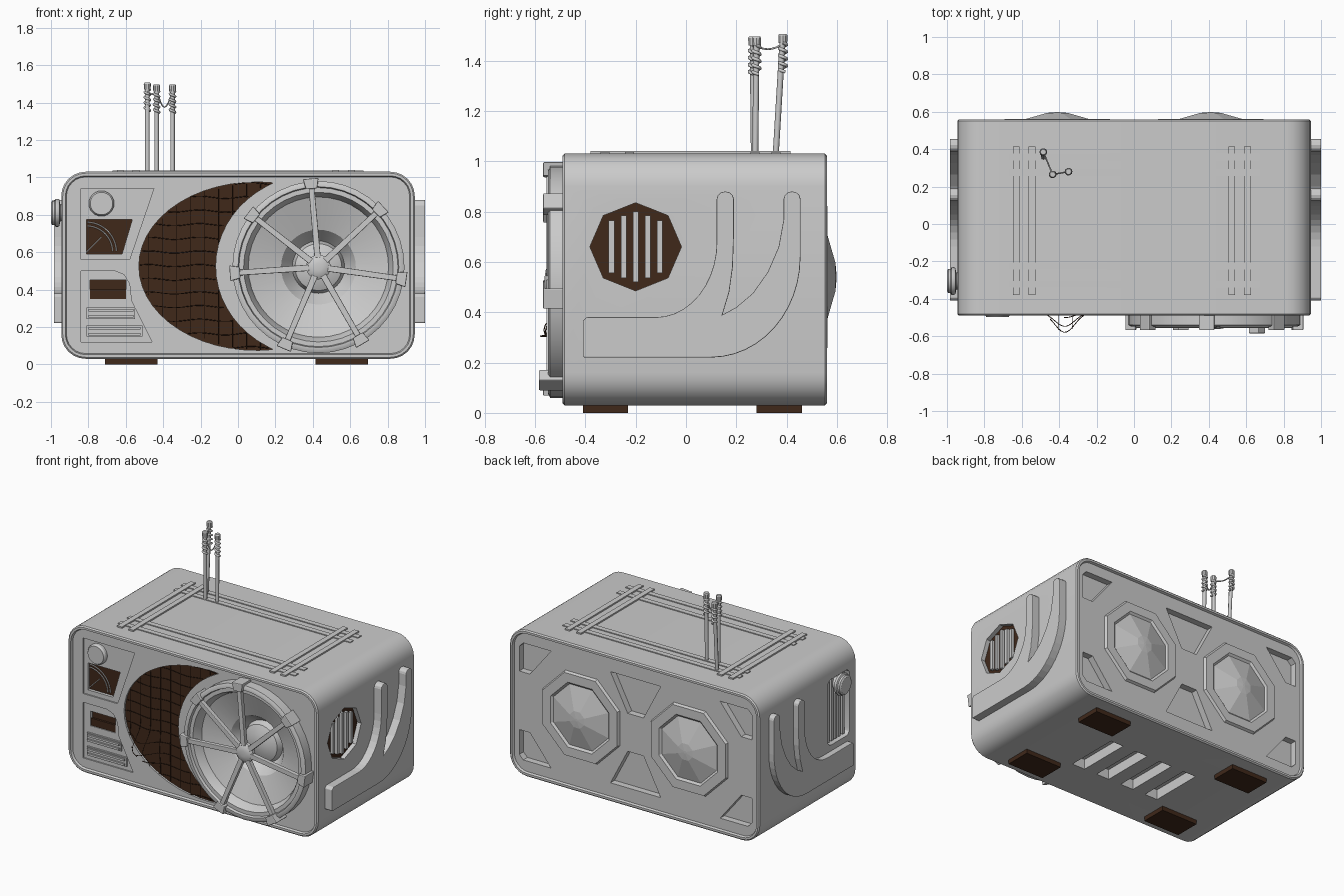
import bpy, bmesh
from math import sin, cos, pi, radians, exp, sqrt

if "Cube" in bpy.data.objects:
    bpy.data.objects.remove(bpy.data.objects["Cube"])

brown = bpy.data.materials.new("brown")
brown.diffuse_color = (0.05, 0.021, 0.01, 1)
brown.use_nodes = True
brown.node_tree.nodes["Principled BSDF"].inputs["Base Color"].default_value = brown.diffuse_color
PLANES = {"xz": lambda u, v, d: (u, d, v), "yz": lambda u, v, d: (d, u, v), "xy": lambda u, v, d: (u, v, d)}


def finish(name, bm, mat=None, smooth=True):
    bmesh.ops.recalc_face_normals(bm, faces=bm.faces)
    me = bpy.data.meshes.new(name)
    bm.to_mesh(me)
    bm.free()
    ob = bpy.data.objects.new(name, me)
    bpy.context.collection.objects.link(ob)
    if mat:
        me.materials.append(mat)
    if smooth:
        bpy.ops.object.select_all(action="DESELECT")
        bpy.context.view_layer.objects.active = ob
        ob.select_set(True)
        bpy.ops.object.shade_smooth_by_angle(angle=radians(30))
    return ob


def loft(bm, rings, first_cap=True):
    loops = [[bm.verts.new(p) for p in r] for r in rings]
    for a, b in zip(loops, loops[1:]):
        for i in range(len(a)):
            j = (i + 1) % len(a)
            bm.faces.new((a[i], a[j], b[j], b[i]))
    if first_cap:
        bm.faces.new(loops[0])
    bm.faces.new(loops[-1])


def prism(name, polys, plane, d0, d1, mat=None, bevel=0):
    bm = bmesh.new()
    for poly in polys:
        loft(bm, [[PLANES[plane](u, v, d) for u, v in poly] for d in (d0, d1)])
    ob = finish(name, bm, mat, False)
    if bevel:
        m = ob.modifiers.new("bevel", "BEVEL")
        m.width, m.segments = bevel, 2
    return ob


def lathe(name, c, plane, profile, n=32, smooth=True, turn=0, first_cap=True):
    bm = bmesh.new()
    loft(bm, [[PLANES[plane](c[0] + r * cos(2 * pi * i / n + turn), c[1] + r * sin(2 * pi * i / n + turn), d)
               for i in range(n)] for r, d in profile], first_cap)
    return finish(name, bm, None, smooth)


def tube(name, paths, r, mat=None, res=1):
    cu = bpy.data.curves.new(name, "CURVE")
    cu.dimensions, cu.bevel_depth, cu.bevel_resolution, cu.use_fill_caps = "3D", r, res, True
    for path in paths:
        sp = cu.splines.new("POLY")
        sp.points.add(len(path) - 1)
        for p, co in zip(sp.points, path):
            p.co = (*co, 1)
    if mat:
        cu.materials.append(mat)
    ob = bpy.data.objects.new(name, cu)
    bpy.context.collection.objects.link(ob)
    return ob


def box(u0, u1, v0, v1):
    return [(u0, v0), (u1, v0), (u1, v1), (u0, v1)]


def arc(cu, cv, a, b, t0, t1, n):
    return [(cu + a * cos(radians(t0 + (t1 - t0) * i / n)), cv + b * sin(radians(t0 + (t1 - t0) * i / n))) for i in range(n + 1)]


def rounded(u0, u1, v0, v1, r, n=6):
    return (arc(u1 - r, v1 - r, r, r, 0, 90, n) + arc(u0 + r, v1 - r, r, r, 90, 180, n)
            + arc(u0 + r, v0 + r, r, r, 180, 270, n) + arc(u1 - r, v0 + r, r, r, 270, 360, n)[:])


# rounded case with a thin rim round the recessed front and back panels
bm = bmesh.new()
loft(bm, [[(u, y, v) for u, v in rounded(-.945 + s, .945 - s, .03 + s, 1.03 - s, .13 - s)] for s, y in
          ((.028, -.475), (.022, -.49), (.008, -.49), (0, -.482), (0, .552), (.008, .56), (.022, .56), (.028, .545))])
case = finish("case", bm, None, False)

# recess shapes
crescent = arc(.1, .525, .63, .45, 82, 278, 28) + arc(.43, .525, .55, .495, 240, 120, 18)
octagon = arc(-.2, .66, .182, .175, 90, 405, 7)
upper_panel = [(-.84, .94), (-.45, .94), (-.58, .56), (-.84, .56)]
lower_panel = [(-.84, .5), (-.66, .5), (-.61, .48), (-.58, .43), (-.57, .34), (-.46, .12), (-.84, .12)]
dial = [(-.81, .775), (-.565, .775), (-.62, .59), (-.81, .59)]
meter = box(-.79, -.6, .35, .45)
side_window = rounded(-.42, -.18, .42, .87, .04, 3)
corner = [(.64, .93), (.85, .93), (.88, .9), (.88, .73), (.80, .73)]
wedge = [(-.19, .91), (.19, .91), (.06, .66), (-.06, .66)]
pockets = [[(sx * x, .53 + sz * (z - .53)) for x, z in corner] for sx in (1, -1) for sz in (1, -1)]
pockets += [[(x, .53 + sz * (z - .53)) for x, z in wedge] for sz in (1, -1)]
slots = [box(x - .05, x + .05, -.19, .19) for x in (-.3, -.1, .1, .3)]
speaker_hole = arc(.43, .52, .42, .42, 0, 348.75, 31)

# cut the recesses, trying another solver if one gives an empty result
for polys, plane, a, b in (
        ([crescent], "xz", -.6, -.45), ([octagon], "yz", .9, 1.1), ([upper_panel, lower_panel], "xz", -.6, -.466),
        ([dial, meter], "xz", -.6, -.44), ([side_window], "yz", -1.1, -.89), (pockets, "xz", .5, .7),
        (slots, "xy", -.1, .1), ([speaker_hole], "xz", -.6, -.3)):
    cutter = prism("cutter", polys, plane, a, b)
    cutter.hide_render = True
    for solver in ("EXACT", "MANIFOLD", "FLOAT"):
        m = case.modifiers.new("cut", "BOOLEAN")
        m.object, m.operation, m.solver = cutter, "DIFFERENCE", solver
        graph = bpy.context.evaluated_depsgraph_get()
        result = bpy.data.meshes.new_from_object(case.evaluated_get(graph))
        case.modifiers.clear()
        if len(result.vertices) > len(case.data.vertices):
            case.data = result
            break
    bpy.data.objects.remove(cutter)
bpy.ops.object.select_all(action="DESELECT")
bpy.context.view_layer.objects.active = case
case.select_set(True)
bpy.ops.object.shade_smooth_by_angle(angle=radians(30))

# brown backings in the recesses
prism("grille_backing", [crescent], "xz", -.462, -.448, brown)
prism("dial_face", [dial], "xz", -.446, -.438, brown)
prism("meter_face", [meter], "xz", -.446, -.438, brown)
prism("meter_flap", [box(-.79, -.6, .35, .40)], "xz", -.46, -.44, brown)
prism("right_vent_backing", [octagon], "yz", .898, .915, brown)
prism("left_window_backing", [side_window], "yz", -.9, -.888, brown)

# side vent bars
prism("right_vent_bars", [box(y - .011, y + .011, .66 - h, .66 + h) for y, h in
      ((-.296, .105), (-.248, .125), (-.2, .14), (-.152, .125), (-.104, .105))], "yz", .905, .935)
prism("left_window_bars", [box(y - .011, y + .011, .43, .86) for y in (-.38, -.34, -.3, -.26, -.22)], "yz", -.925, -.895)
lathe("left_dial_knob", (-.305, .81), "yz", [(.04, -.88), (.045, -.95), (.07, -.955), (.075, -.965), (.075, -.975),
      (.065, -.98), (.065, -.993), (.055, -1.0)], 24)


# loose net over the grille, with a pocket pulled out at lower left
def inside(x, z):
    o = 1 - ((z - .525) / .45) ** 2
    i = 1 - ((z - .525) / .495) ** 2
    return o > 0 and x > .1 - .63 * sqrt(o) and x < .43 - .55 * sqrt(max(i, 0))


wires = []
lines = [[(-.54 + .015 * i, .09 + .073 * k) for i in range(50)] for k in range(13)]
lines += [[(-.48 + .075 * k, .06 + .018 * i) for i in range(52)] for k in range(9)]
for line in lines:
    run = []
    for x, z in line + [(9, 9)]:
        if inside(x, z):
            run.append((x, -.472 - .115 * exp(-((x + .37) / .075) ** 2 - ((z - .33) / .08) ** 2), z + .006 * sin(23 * x)))
        else:
            if len(run) > 1:
                wires.append(run)
            run = []
tube("grille_net", wires, .0022, brown, 0)

# front controls
lathe("tuning_knob", (-.73, .86), "xz", [(.068, -.46), (.068, -.485), (.06, -.497)], 24)
tube("dial_arcs", [[(x, -.45, z) for x, z in arc(-.81, .6, r, r, 2, 88, 14)] for r in (.14, .16)], .004)
tube("dial_needle", [[(-.81, -.45, .6), (-.73, -.45, .68)]], .003)
for k, (x1, z) in enumerate(((-.55, .275), (-.51, .18))):
    prism("slider_base_%d" % k, [box(-.81, x1, z - .032, z + .028)], "xz", -.478, -.46)
    prism("slider_rails_%d" % k, [box(-.80, x1 - .01, z + s - .007, z + s + .007) for s in (-.018, .014)], "xz", -.49, -.46)

# speaker with cone, spokes and clamps
lathe("speaker_ring", (.43, .52), "xz", [(.46, -.465), (.46, -.54), (.445, -.548), (.43, -.548), (.425, -.53), (.40, -.53),
      (.385, -.50), (.375, -.47), (.2, -.41), (.14, -.33), (.125, -.37), (.07, -.395), (.01, -.40)], 40, first_cap=False)
lathe("speaker_hub", (.43, .52), "xz", [(.05, -.50), (.066, -.52), (.066, -.545), (.05, -.557), (.02, -.562)], 20)


def spoke(t, r0, r1, w0, w1):
    c, s = cos(radians(t)), sin(radians(t))
    return [(.43 + r * c - w * s, .52 + r * s + w * c) for r, w in ((r0, -w0), (r1, -w1), (r1, w1), (r0, w0))]


angles = (95, 43, -8, -60, -113, 184, 142)
prism("speaker_spokes", [spoke(t, .05, .45, .017, .015) for t in angles], "xz", -.555, -.525, None, .004)
for k, t in enumerate(angles):
    prism("spoke_clamp_%d" % k, [spoke(t, .42, .475, .03, .042)], "xz", -.585 if t == -60 else -.568, -.47, None, .005)

# forked raised trim on both sides
trim = ([(-.41, .225), (-.41, .365), (-.395, .38)] + arc(-.12, .68, .242, .3, -90, 0, 10)
        + arc(.156, .85, .034, .03, 180, 0, 6) + [(.19, .7), (.186, .58), (.172, .48), (.145, .39), (.2, .42), (.265, .475),
        (.325, .56), (.368, .66), (.388, .77)] + arc(.4215, .85, .0335, .03, 180, 0, 6)
        + arc(.1, .62, .355, .4, 0, -90, 12) + [(-.405, .22)])
prism("right_side_trim", [trim], "yz", .93, 1.0, None, .006)
prism("left_side_trim", [trim], "yz", -.985, -.93, None, .006)

# octagonal back domes
for name, x in (("left_back_dome", -.41), ("right_back_dome", .41)):
    lathe(name, (x, .54), "xz", [(.32, .535), (.305, .562), (.24, .562), (.225, .55), (.06, .594), (.01, .598)], 8, False, pi / 8)

# feet
prism("feet", [box(x - .14, x + .14, y - .09, y + .09) for x in (-.57, .555) for y in (-.32, .37)], "xy", 0, .035, brown)

# crossed rails on the lid
prism("lid_rails_long", [box(-.67, .67, y - .018, y + .018) for y in (.358, .275, -.225, -.322)], "xy", 1.02, 1.036)
prism("lid_rails_cross", [box(x - .018, x + .018, -.38, .415) for x in (-.63, -.545, .522, .607)], "xy", 1.02, 1.04)

# antennas with coils and slack wires
rods = [((-.485, .355), (-.485, .385), 1.5), ((-.435, .27), (-.435, .265), 1.49), ((-.35, .275), (-.35, .28), 1.49)]
tube("antenna_rods", [[(*a, 1.0), (*b, h)] for a, b, h in rods], .012, None, 2)
tube("antenna_coils", [[(b[0] + .014 * cos(i * pi / 5), b[1] + .014 * sin(i * pi / 5), h - .03 - .0028 * i)
                        for i in range(42)] for a, b, h in rods], .007)
for k, (a, b, h) in enumerate(rods):
    lathe("antenna_cap_%d" % k, b, "xy", [(.018, h - .03), (.019, h), (.015, h + .006)], 10)
tube("antenna_wires", [[(p[0] + (q[0] - p[0]) * i / 8, p[1] + (q[1] - p[1]) * i / 8, 1.465 - s * sin(pi * i / 8)) for i in range(9)]
     for p, q, s in ((rods[0][1], rods[1][1], .02), (rods[1][1], rods[2][1], .09))], .004)
